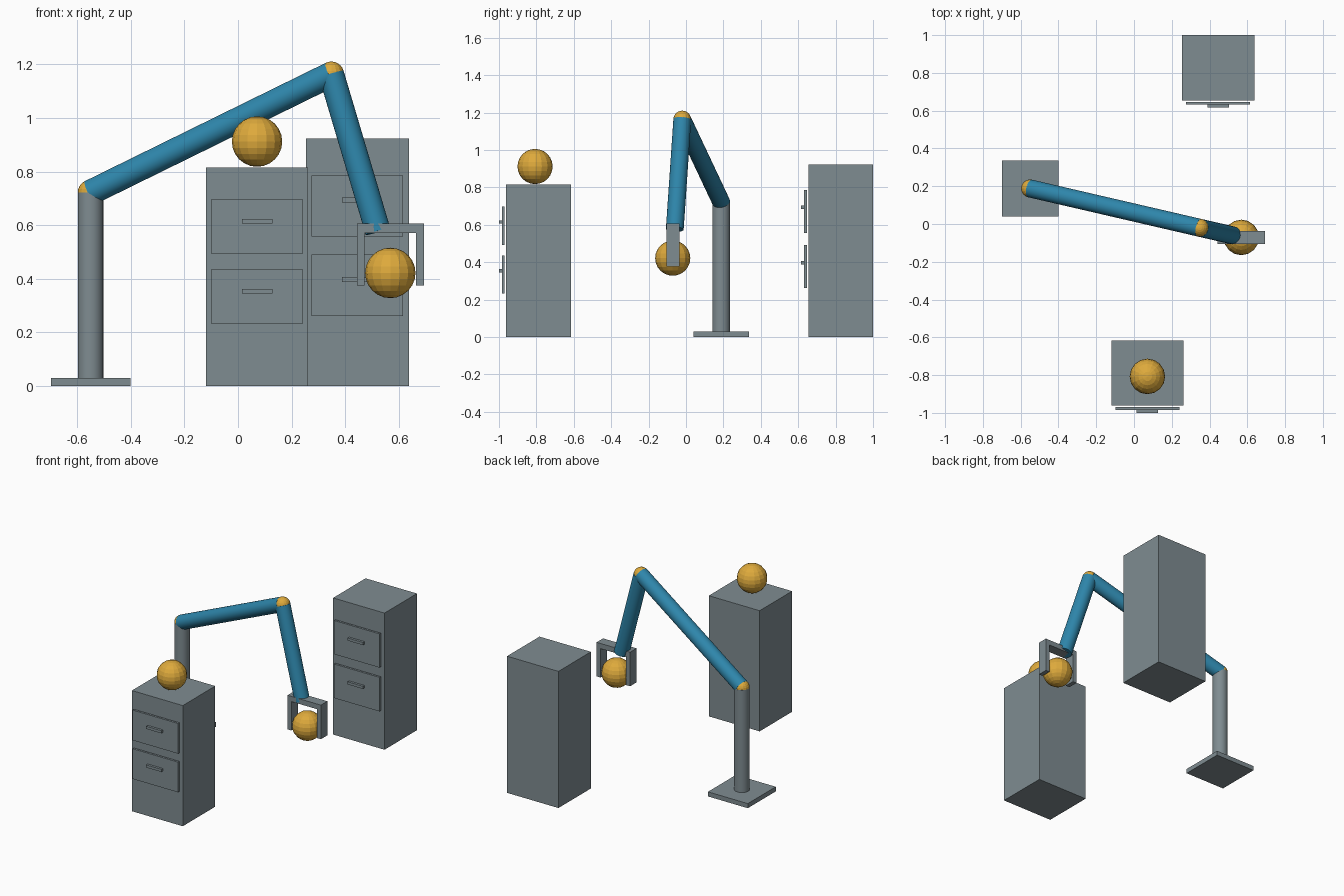
import bpy, math
from mathutils import Vector

if "Cube" in bpy.data.objects:
    bpy.data.objects.remove(bpy.data.objects["Cube"])


def material(name, rgb):
    """Flat colour given as sRGB bytes, stored as linear."""
    lin = [((c / 255 + 0.055) / 1.055) ** 2.4 for c in rgb]
    m = bpy.data.materials.new(name)
    m.diffuse_color = (*lin, 1)
    m.use_nodes = True
    m.node_tree.nodes["Principled BSDF"].inputs["Base Color"].default_value = m.diffuse_color
    return m


GREY = material("steel grey", (127, 140, 145))
BLUE = material("arm blue", (46, 134, 171))
GOLD = material("ball gold", (222, 170, 60))
TUBE = 0.0475   # radius shared by post, arms and joints


def finish(name, mat, smooth=False):
    ob = bpy.context.object
    ob.name = name
    ob.data.materials.append(mat)
    if smooth:
        bpy.ops.object.shade_smooth_by_angle(angle=math.radians(30))
    return ob


def box(name, mat, x, y, z):
    """Box from (min, max) pairs."""
    bpy.ops.mesh.primitive_cube_add(size=1, location=[sum(p) / 2 for p in (x, y, z)])
    ob = finish(name, mat)
    ob.scale = [p[1] - p[0] for p in (x, y, z)]
    return ob


def rod(name, mat, a, b):
    a, b = Vector(a), Vector(b)
    bpy.ops.mesh.primitive_cylinder_add(vertices=32, radius=TUBE, depth=(b - a).length,
                                        location=(a + b) / 2)
    ob = finish(name, mat, True)
    ob.rotation_mode = 'QUATERNION'
    ob.rotation_quaternion = (b - a).to_track_quat('Z', 'Y')


def ball(name, centre, radius, segments, rings):
    bpy.ops.mesh.primitive_uv_sphere_add(segments=segments, ring_count=rings,
                                         radius=radius, location=centre)
    finish(name, GOLD)


def cabinet(prefix, cx, width, front, height, drawers, handles):
    """Cabinet with two thin drawer fronts and their handles."""
    box(prefix + "_body", GREY, (cx - width / 2, cx + width / 2), (front, front + 0.346), (0, height))
    for i, (dz, hz) in enumerate(zip(drawers, handles)):
        box(f"{prefix}_drawer_{i}", GREY, (cx - 0.17, cx + 0.17), (front - 0.022, front - 0.008), dz)
        box(f"{prefix}_handle_{i}", GREY, (cx - 0.057, cx + 0.057),
            (front - 0.038, front - 0.022), (hz - 0.009, hz + 0.009))


# Cabinets
cabinet("near_cabinet", 0.071, 0.38, -0.962, 0.815,
        ((0.493, 0.697), (0.232, 0.436)), (0.615, 0.354))
cabinet("far_cabinet", 0.445, 0.384, 0.654, 0.923,
        ((0.557, 0.785), (0.261, 0.491)), (0.694, 0.398))

# Stand and arm
shoulder = (-0.55, 0.188, 0.722)
elbow = (0.348, -0.02, 1.163)
wrist = (0.522, -0.06, 0.577)
box("base_plate", GREY, (-0.698, -0.4), (0.039, 0.337), (0, 0.031))
rod("post", GREY, (*shoulder[:2], 0.03), shoulder)
rod("upper_arm", BLUE, shoulder, elbow)
rod("forearm", BLUE, elbow, wrist)
for name, centre in (("shoulder_joint", shoulder), ("elbow_joint", elbow)):
    ball(name, centre, TUBE, 16, 12)

# Gripper: crossbar and two fingers
gx, gy = 0.568, (-0.105, -0.036)
box("gripper_bar", GREY, (gx - 0.125, gx + 0.125), gy, (0.571, 0.606))
for side, name in ((-1, "left_finger"), (1, "right_finger")):
    edges = sorted((gx + side * 0.125, gx + side * 0.096))
    box(name, GREY, edges, gy, (0.376, 0.571))

# Balls
ball("held_ball", (gx, -0.071, 0.422), 0.094, 16, 12)
ball("resting_ball", (0.071, -0.807, 0.912), 0.094, 16, 12)
